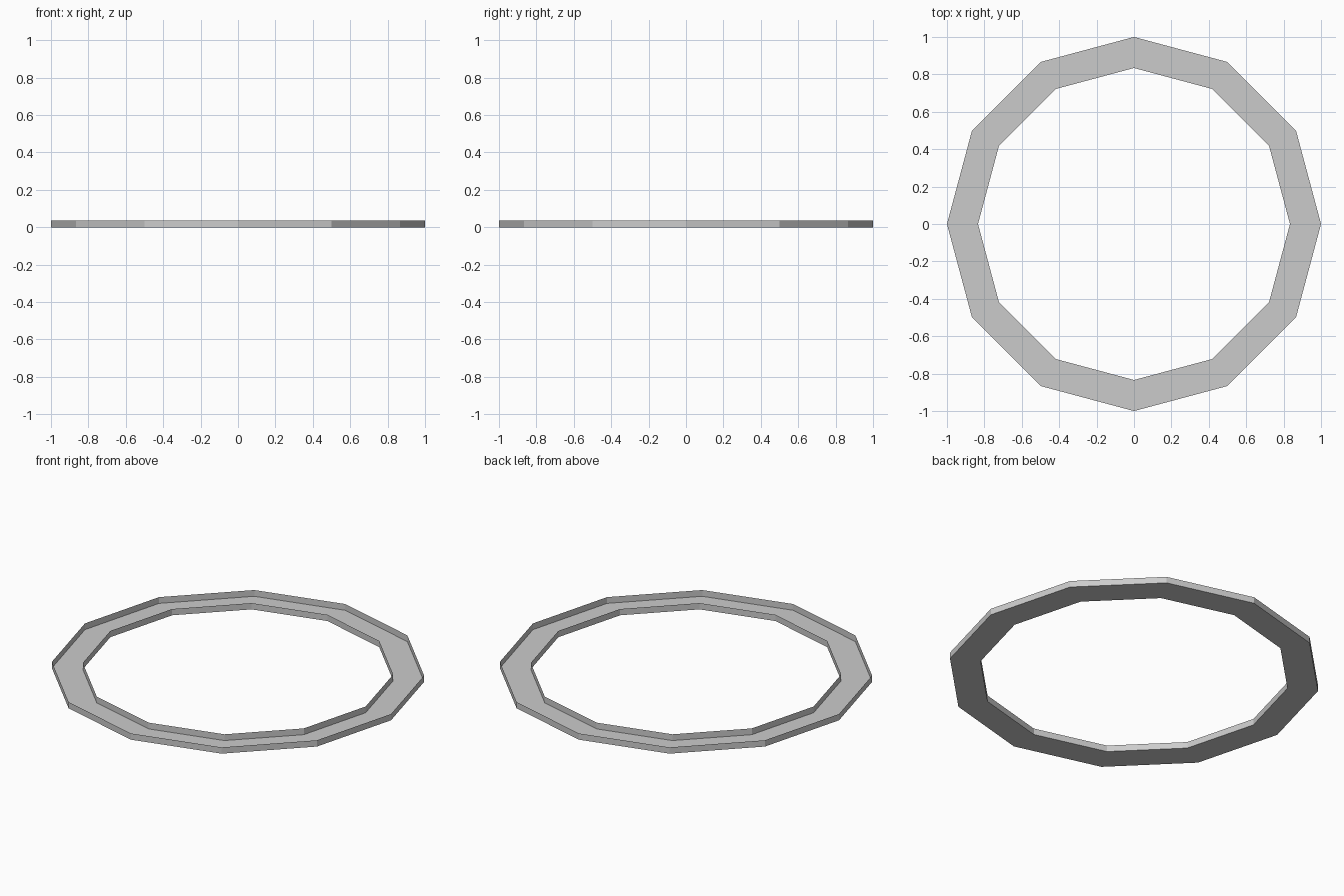
import bpy, bmesh
from math import cos, sin, tau

if "Cube" in bpy.data.objects:
    bpy.data.objects.remove(bpy.data.objects["Cube"])

SIDES = 12
# Open-topped channel: outer rim, outer base, inner base, inner rim (radius, z)
PROFILE = [(1.0, 0.037), (1.0, 0.0), (0.834, 0.0), (0.834, 0.037)]

bm = bmesh.new()
rings = [[bm.verts.new((r * cos(tau * i / SIDES), r * sin(tau * i / SIDES), z))
          for i in range(SIDES)] for r, z in PROFILE]

# Outer wall, floor and inner wall
for upper, lower in zip(rings, rings[1:]):
    for i in range(SIDES):
        j = (i + 1) % SIDES
        bm.faces.new((upper[i], lower[i], lower[j], upper[j]))

mesh = bpy.data.meshes.new("ring_channel")
bm.to_mesh(mesh)
bm.free()
bpy.context.collection.objects.link(bpy.data.objects.new("ring_channel", mesh))
